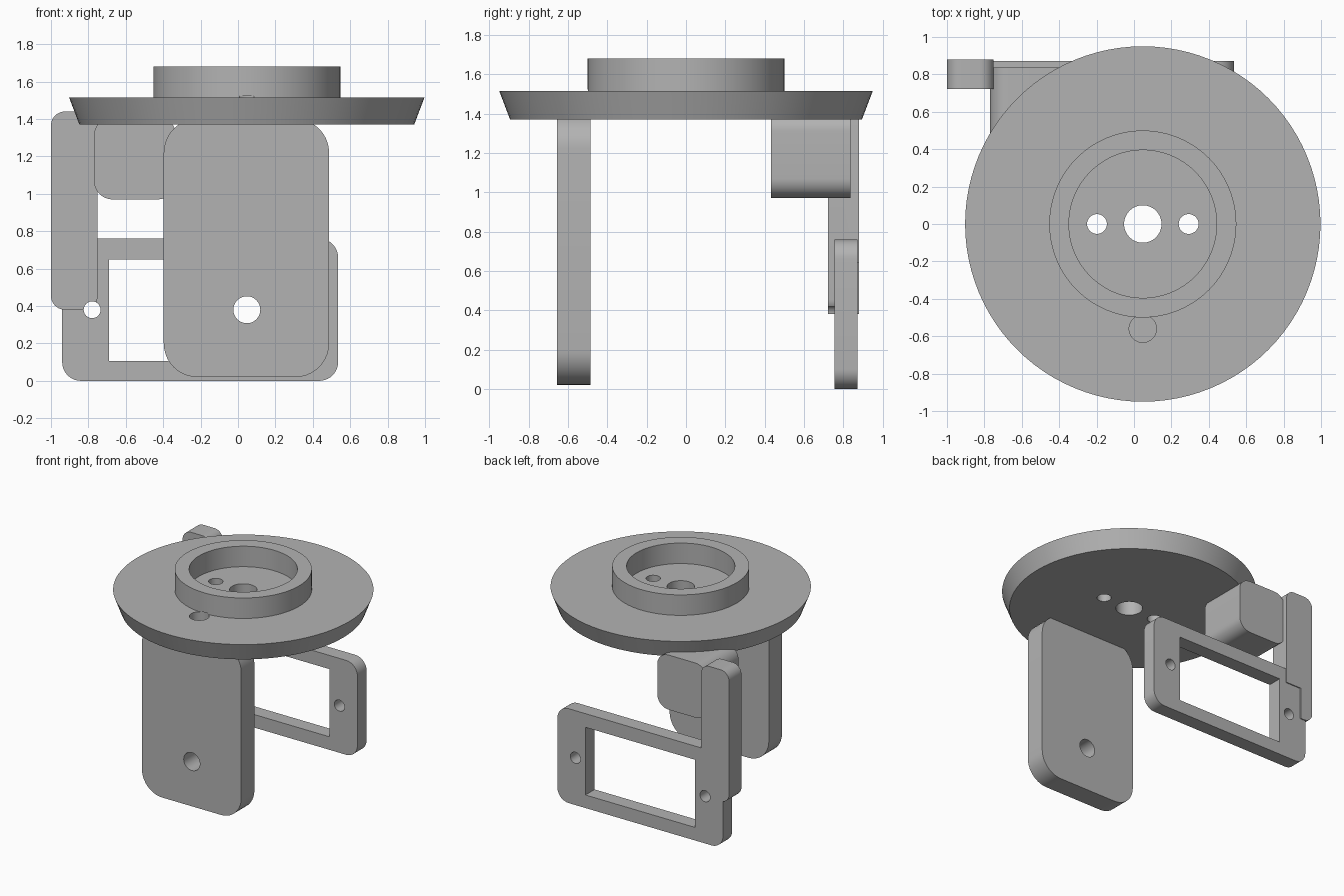
import bpy, bmesh, math
from mathutils import Matrix

if "Cube" in bpy.data.objects:
    bpy.data.objects.remove(bpy.data.objects["Cube"], do_unlink=True)

grey = bpy.data.materials.new("plain grey")
grey.use_nodes = True
colour = (0.45, 0.45, 0.45, 1)
grey.diffuse_color = colour
grey.node_tree.nodes["Principled BSDF"].inputs["Base Color"].default_value = colour


def make(name, bm):
    bmesh.ops.recalc_face_normals(bm, faces=bm.faces)
    mesh = bpy.data.meshes.new(name)
    bm.to_mesh(mesh)
    bm.free()
    mesh.materials.append(grey)
    ob = bpy.data.objects.new(name, mesh)
    bpy.context.collection.objects.link(ob)
    return ob


def block(name, x, y, z, radius=0):
    """Box from ranges, with the edges along y rounded."""
    bm = bmesh.new()
    bmesh.ops.create_cube(bm, size=1)
    for v in bm.verts:
        v.co = [r[0] if c < 0 else r[1] for c, r in zip(v.co, (x, y, z))]
    if radius:
        edges = [e for e in bm.edges
                 if abs(e.verts[0].co.y - e.verts[1].co.y) > 0.01]
        bmesh.ops.bevel(bm, geom=edges, offset=radius, segments=10,
                        profile=0.5, affect='EDGES')
    return make(name, bm)


def rod(centre, radius, depth, along_y=False):
    """Round cutter."""
    bm = bmesh.new()
    turn = Matrix.Rotation(math.pi / 2 if along_y else 0, 4, 'X')
    bmesh.ops.create_cone(bm, cap_ends=True, segments=48, radius1=radius,
                          radius2=radius, depth=depth,
                          matrix=Matrix.Translation(centre) @ turn)
    return make("cutter", bm)


def select(ob):
    bpy.ops.object.select_all(action='DESELECT')
    ob.select_set(True)
    bpy.context.view_layer.objects.active = ob


def cut(ob, *cutters):
    for c in cutters:
        c.hide_render = True
        mod = ob.modifiers.new("cut", 'BOOLEAN')
        mod.operation = 'DIFFERENCE'
        mod.solver = 'EXACT'
        mod.object = c
        select(ob)
        bpy.ops.object.modifier_apply(modifier=mod.name)
        bpy.data.objects.remove(c, do_unlink=True)


def smooth(ob):
    select(ob)
    bpy.ops.object.shade_smooth_by_angle(angle=math.radians(30))


CX = 0.047

# Tapered disc with raised ring and central bore, turned from one profile
profile = [(0.1, 1.37), (0.895, 1.37), (0.95, 1.515), (0.5, 1.515),
           (0.5, 1.68), (0.395, 1.68), (0.395, 1.515), (0.1, 1.515)]
bm = bmesh.new()
verts = [bm.verts.new((r, 0, z)) for r, z in profile]
edges = [bm.edges.new((verts[i - 1], verts[i])) for i in range(len(verts))]
bmesh.ops.spin(bm, geom=verts + edges, cent=(0, 0, 0), axis=(0, 0, 1),
               angle=math.tau, steps=96)
bmesh.ops.remove_doubles(bm, verts=bm.verts, dist=0.0001)
bmesh.ops.translate(bm, verts=bm.verts, vec=(CX, 0, 0))
disc = make("disc_with_ring", bm)
cut(disc,
    rod((CX - 0.245, 0, 1.45), 0.053, 0.4),
    rod((CX + 0.245, 0, 1.45), 0.053, 0.4),
    rod((CX, -0.56, 1.423), 0.073, 0.2))

# Front leg plate with one hole
leg = block("front_leg", (-0.397, 0.487), (-0.655, -0.487), (0.02, 1.4), 0.18)
cut(leg, rod((CX, -0.57, 0.38), 0.072, 0.5, True))

# Rear rectangular frame with a window and two screw holes
frame = block("rear_frame", (-0.94, 0.535), (0.755, 0.872), (0, 0.76), 0.1)
cut(frame,
    block("cutter", (-0.69, 0.285), (0.6, 1), (0.105, 0.65)),
    rod((-0.78, 0.8, 0.38), 0.045, 0.5, True),
    rod((0.375, 0.8, 0.38), 0.045, 0.5, True))

# Upright bar, relieved at the back around the screw hole
bar = block("upright_bar", (-1, -0.75), (0.723, 0.88), (0.38, 1.44), 0.075)
cut(bar,
    block("cutter", (-0.89, -0.6), (0.86, 1), (0.2, 0.64)),
    rod((-0.78, 0.8, 0.38), 0.045, 0.5, True))

# Rounded block joining the bar to the disc
joint = block("joining_block", (-0.77, -0.33), (0.432, 0.837), (0.97, 1.41), 0.1)

for ob in (disc, leg, frame, bar, joint):
    smooth(ob)
